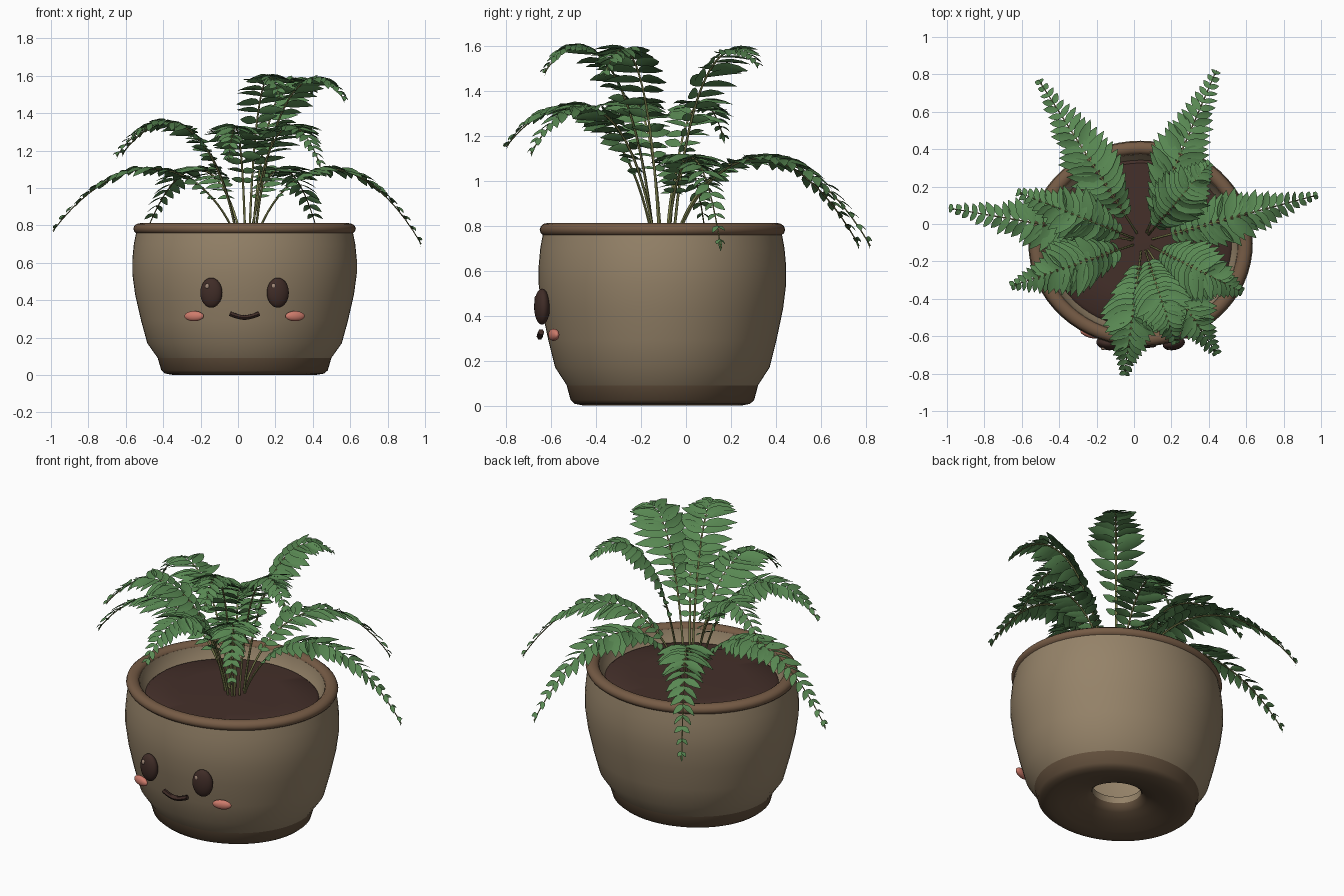
import bpy, bmesh, math, random
from mathutils import Vector, Matrix

random.seed(4)
if "Cube" in bpy.data.objects:
    bpy.data.objects.remove(bpy.data.objects["Cube"])

POT = Vector((0.035, -0.105, 0))
SQUASH = 0.917


def material(name, rgb):
    m = bpy.data.materials.new(name)
    m.use_nodes = True
    m.diffuse_color = (*rgb, 1)
    m.node_tree.nodes["Principled BSDF"].inputs["Base Color"].default_value = (*rgb, 1)
    return m


CLAY = material("tan clay", (0.30, 0.225, 0.14))
BROWN = material("brown glaze", (0.18, 0.105, 0.06))
BASE = material("dark base brown", (0.125, 0.08, 0.046))
SOIL = material("dark soil", (0.058, 0.029, 0.023))
DARK = material("eye brown", (0.05, 0.025, 0.02))
PINK = material("blush pink", (0.62, 0.2, 0.15))
GLINT = material("eye glint", (0.36, 0.25, 0.19))
LEAF = material("fern green", (0.098, 0.245, 0.085))
STEM = material("olive stem", (0.19, 0.2, 0.07))


def finish(obj, mat, angle=40):
    obj.data.materials.append(mat)
    bpy.ops.object.select_all(action='DESELECT')
    obj.select_set(True)
    bpy.context.view_layer.objects.active = obj
    bpy.ops.object.shade_smooth_by_angle(angle=math.radians(angle))
    return obj


def mesh_object(name, bm, mat, angle=40):
    me = bpy.data.meshes.new(name)
    bm.to_mesh(me)
    bm.free()
    obj = bpy.data.objects.new(name, me)
    bpy.context.collection.objects.link(obj)
    return finish(obj, mat, angle)


def lathe(name, profile, mat, closed=False, segments=64):
    """Turn a radius/height profile into an oval vessel part."""
    bm = bmesh.new()
    rings = []
    for r, z in profile:
        ring = []
        for i in range(segments):
            a = math.tau * i / segments
            ring.append(bm.verts.new(POT + Vector((r * math.cos(a), r * SQUASH * math.sin(a), z))))
        rings.append(ring)
    pairs = list(zip(rings, rings[1:]))
    if closed:
        pairs.append((rings[-1], rings[0]))
    for a, b in pairs:
        for i in range(segments):
            j = (i + 1) % segments
            bm.faces.new((a[i], a[j], b[j], b[i]))
    if profile[-1][0] < 0.02:
        bm.faces.new(rings[-1])
    bmesh.ops.recalc_face_normals(bm, faces=bm.faces)
    return mesh_object(name, bm, mat)


def ellipsoid(name, centre, size, mat, turn=0):
    bpy.ops.mesh.primitive_uv_sphere_add(segments=24, ring_count=16, location=centre, rotation=(0, 0, turn))
    obj = bpy.context.object
    obj.name = name
    obj.scale = size
    return finish(obj, mat)


def tube(name, points, radius, mat, taper=0.0):
    cu = bpy.data.curves.new(name, 'CURVE')
    cu.dimensions = '3D'
    cu.bevel_depth = radius
    cu.bevel_resolution = 1
    cu.use_fill_caps = True
    sp = cu.splines.new('POLY')
    sp.points.add(len(points) - 1)
    for i, (p, co) in enumerate(zip(sp.points, points)):
        p.co = (*co, 1)
        p.radius = 1 - taper * i / len(points)
    obj = bpy.data.objects.new(name, cu)
    bpy.context.collection.objects.link(obj)
    bpy.ops.object.select_all(action='DESELECT')
    obj.select_set(True)
    bpy.context.view_layer.objects.active = obj
    bpy.ops.object.convert(target='MESH')
    return finish(bpy.context.object, mat, 60)


# Pot: outer wall, inner wall and floor with a drain hole
lathe("pot_body", [(0.462, 0.088), (0.52, 0.17), (0.553, 0.29), (0.585, 0.43), (0.6, 0.54),
                   (0.6, 0.62), (0.592, 0.7), (0.578, 0.77), (0.52, 0.79), (0.505, 0.74),
                   (0.475, 0.7), (0.5, 0.5), (0.46, 0.25), (0.4, 0.14), (0.14, 0.13),
                   (0.14, 0.088)], CLAY, closed=True)
lathe("pot_base", [(0.464, 0.09), (0.445, 0.025), (0.425, 0.008), (0.38, 0), (0.32, 0.006),
                   (0.24, 0.03), (0.17, 0.05), (0.145, 0.07), (0.138, 0.09)], BASE)
rim = [(0.557 + 0.038 * math.cos(math.tau * i / 12), 0.782 + 0.03 * math.sin(math.tau * i / 12))
       for i in range(12)]
lathe("pot_rim", rim, BROWN, closed=True)
lathe("soil", [(0.488, 0.715), (0.47, 0.73), (0.3, 0.735), (0.01, 0.738)], SOIL)

# Face
FACE_X = POT.x
for side, s in (("right", -1), ("left", 1)):
    eye_x = FACE_X + s * 0.178
    ellipsoid(side + "_eye", (eye_x, -0.64, 0.44), (0.06, 0.034, 0.08), DARK, s * 0.2)
    ellipsoid(side + "_eye_glint", (eye_x - 0.022, -0.665, 0.475), (0.012, 0.009, 0.014), GLINT)
    ellipsoid(side + "_cheek", (FACE_X + s * 0.27, -0.588, 0.315), (0.054, 0.02, 0.027), PINK, s * 0.3)
smile = []
for i in range(13):
    u = i / 6 - 1
    smile.append((FACE_X + 0.078 * u, -0.65 + 0.006 * u * u, 0.307 + 0.021 * abs(u) ** 1.6))
tube("mouth", smile, 0.014, DARK)


# Fern fronds
def bezier(p, t):
    q = 1 - t
    return p[0] * q ** 3 + p[1] * 3 * q * q * t + p[2] * 3 * q * t * t + p[3] * t ** 3


def add_leaflet(bm, root, along, across, length, width):
    """Pointed leaflet, folded along its midrib and drooping at the tip."""
    normal = across.cross(along).normalized()
    if normal.z < 0:
        normal = -normal
    rows = []
    for t, w in ((0, 0.25), (0.2, 0.85), (0.45, 1), (0.75, 0.65), (1, 0.04)):
        mid = root + along * length * t - normal * length * 0.16 * t * t
        off = across * width * w
        lift = normal * width * w * 0.2
        rows.append([bm.verts.new(v) for v in (mid - off + lift, mid, mid + off + lift)])
    for a, b in zip(rows, rows[1:]):
        for k in (0, 1):
            f = bm.faces.new((a[k], a[k + 1], b[k + 1], b[k]))
            f.normal_update()
            if f.normal.dot(normal) < 0:
                f.normal_flip()


def frond(index, tip, peak, pairs, spread):
    tip = Vector(tip)
    centre = Vector((0.045, -0.095, 0.72))
    out = (tip - centre) * Vector((1, 1, 0))
    heading = out.normalized()
    base = centre + heading * 0.05
    rise = (8 * peak - base.z - tip.z) / 3
    ctrl = [base, base + out * 0.16, base + out * 0.58, tip]
    ctrl[1].z, ctrl[2].z = rise * 0.475, rise * 0.525
    path = [bezier(ctrl, i / 24) for i in range(25)]
    tube(f"frond_stem_{index}", path, 0.0065, STEM, taper=0.6)

    bm = bmesh.new()
    level_side = heading.cross(Vector((0, 0, 1)))
    for i in range(pairs):
        s = 0.2 + 0.78 * i / (pairs - 1)
        tangent = (bezier(ctrl, min(s + 0.01, 1)) - bezier(ctrl, s - 0.01)).normalized()
        p = bezier(ctrl, s) + level_side.cross(tangent) * 0.006
        flat = (tangent + heading * 0.6).normalized()
        grow = min(1, 0.35 + 2.6 * (s - 0.2)) * min(1, 0.16 + 1.75 * (1 - s))
        for side in (-1, 1):
            length = spread * grow * random.uniform(0.9, 1.08)
            droop = Vector((0, 0, random.uniform(-0.25, 0.1)))
            along = (level_side * side + flat * (0.4 + 0.6 * s * s) + droop).normalized()
            across = (flat - along * flat.dot(along)).normalized()
            across = Matrix.Rotation(random.uniform(-0.4, 0.4), 3, along) @ across
            add_leaflet(bm, p, along, across, length, 0.009 + 0.135 * length)
    end = (path[-1] - path[-2]).normalized()
    add_leaflet(bm, path[-1] - end * 0.05, end, level_side, 0.06, 0.009)
    mesh_object(f"frond_leaves_{index}", bm, LEAF, 50)


FRONDS = [
    # tip position, arch height, leaflet pairs, leaflet length
    ((-0.51, 0.77, 0.71), 1.10, 22, 0.18),
    ((0.44, 0.82, 0.71), 1.10, 22, 0.18),
    ((-0.99, 0.085, 0.77), 1.10, 22, 0.17),
    ((0.98, 0.155, 0.70), 1.10, 22, 0.17),
    ((-0.65, -0.33, 1.17), 1.32, 20, 0.19),
    ((-0.05, -0.80, 1.15), 1.29, 20, 0.19),
    ((0.44, -0.69, 1.12), 1.30, 20, 0.19),
    ((0.40, 0.32, 1.51), 1.49, 19, 0.18),
    ((-0.62, 0.17, 1.18), 1.31, 18, 0.17),
    ((0.57, -0.36, 1.47), 1.51, 19, 0.19),
    ((0.22, -0.63, 1.48), 1.52, 19, 0.18),
]
for n, spec in enumerate(FRONDS, 1):
    frond(n, *spec)
